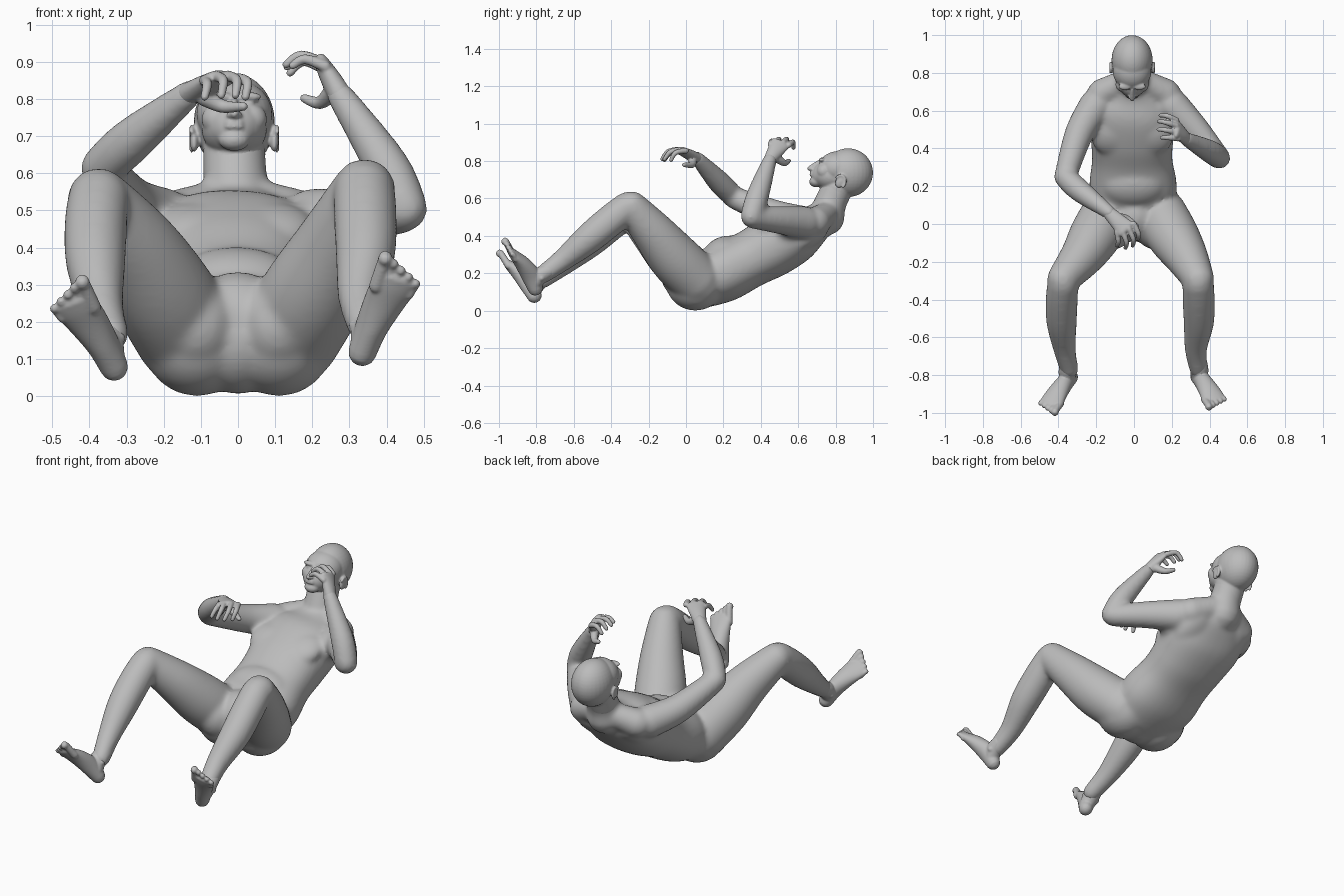
import bpy, bmesh, math
from mathutils import Vector, Matrix

old = bpy.data.objects.get("Cube")
if old:
    bpy.data.objects.remove(old, do_unlink=True)

grey = bpy.data.materials.new("plain grey")
grey.use_nodes = True
TONE = (0.5, 0.5, 0.5, 1)
grey.diffuse_color = TONE
grey.node_tree.nodes["Principled BSDF"].inputs["Base Color"].default_value = TONE
X = Vector((1, 0, 0))


def ball(bm, centre, radii, tilt=0):
    """Ellipsoid, tilted about x."""
    m = Matrix.Translation(centre) @ Matrix.Rotation(tilt, 4, 'X') @ Matrix.Diagonal((*radii, 1))
    bmesh.ops.create_uvsphere(bm, u_segments=32, v_segments=20, radius=1, matrix=m)


def spline(keys, steps=5):
    """Smooth curve through position and radius keys."""
    keys = [Vector(k) for k in keys]
    out = []
    for i in range(len(keys) - 1):
        a, b = keys[max(i - 1, 0)], keys[i]
        c, d = keys[i + 1], keys[min(i + 2, len(keys) - 1)]
        for j in range(steps):
            t = j / steps
            out.append(0.5 * (2 * b + (c - a) * t + (2 * a - 5 * b + 4 * c - d) * t * t
                              + (3 * b - a - 3 * c + d) * t ** 3))
    return out + [keys[-1]]


def loft(bm, keys, hint=X, sides=32, power=1.0):
    """Round-ended limb; a key is x, y, z, half width and optional half depth."""
    def bow(v):
        return math.copysign(abs(v) ** power, v)
    pts = spline([k if len(k) == 5 else (*k, k[3]) for k in keys])
    pos = [Vector(p[:3]) for p in pts]
    rings = []
    last = len(pts) - 1
    for i, p in enumerate(pts):
        t = (pos[min(i + 1, last)] - pos[max(i - 1, 0)]).normalized()
        a = (hint - t * hint.dot(t)).normalized()
        r = min(p[3], p[4])
        ring = [(pos[i], 1)]
        if i == 0:
            ring = [(pos[i] - t * r * math.sin(q), math.cos(q)) for q in (1.4, 1.0, 0.5)] + ring
        if i == last:
            ring += [(pos[i] + t * r * math.sin(q), math.cos(q)) for q in (0.5, 1.0, 1.4)]
        for c, f in ring:
            rings.append([bm.verts.new(c + a * p[3] * f * bow(math.cos(u)) + t.cross(a) * p[4] * f * bow(math.sin(u)))
                          for u in (math.tau * (k + .5) / sides for k in range(sides))])
    for r0, r1 in zip(rings, rings[1:]):
        for k in range(sides):
            n = (k + 1) % sides
            bm.faces.new((r0[k], r0[n], r1[n], r1[k]))
    bm.faces.new(rings[0][::-1])
    bm.faces.new(rings[-1])


def finish(name, bm, voxel, soften):
    """Fuse overlapping forms into one smooth skin."""
    bmesh.ops.recalc_face_normals(bm, faces=bm.faces)
    mesh = bpy.data.meshes.new(name)
    bm.to_mesh(mesh)
    bm.free()
    mesh.materials.append(grey)
    mesh.polygons.foreach_set("use_smooth", [True] * len(mesh.polygons))
    obj = bpy.data.objects.new(name, mesh)
    bpy.context.collection.objects.link(obj)
    fuse = obj.modifiers.new("fuse", 'REMESH')
    fuse.mode = 'VOXEL'
    fuse.voxel_size = voxel
    fuse.use_smooth_shade = True
    smooth = obj.modifiers.new("soften", 'SMOOTH')
    smooth.factor = 0.5
    smooth.iterations = soften


# Torso, from pelvis to neck
body = bmesh.new()
loft(body, [(0, .08, .15, .21, .14), (-.005, .20, .205, .232, .16), (-.01, .34, .275, .213, .153),
            (-.01, .46, .34, .22, .162), (-.01, .59, .412, .232, .15), (-.005, .68, .465, .19, .11),
            (-.005, .735, .515, .10, .077)], power=.88)
loft(body, [(-.005, .75, .50, .10), (-.006, .77, .57, .087), (-.01, .81, .66, .084)])
ball(body, (-.005, .20, .305), (.17, .12, .09), .45)
ball(body, (0, .045, .152), (.12, .14, .147))
ball(body, (0, .04, .20), (.14, .13, .135))
for s in (-1, 1):
    ball(body, (s * .11, .05, .147), (.147, .157, .147))
    ball(body, (s * .11, -.015, .19), (.11, .12, .125))
    ball(body, (s * .10 - .01, .465, .45), (.118, .115, .06), .42)
    ball(body, (s * .12, .64, .385), (.10, .14, .06), .55)
    ball(body, (s * .19, .57, .45), (.07, .10, .08), .42)
    loft(body, [(s * .03, .765, .53, .06), (s * .17, .69, .475, .08)], Vector((0, 1, 0)))


# Legs
def leg(s, knee, calf, lift):
    loft(body, [(s * .135, .06, .162, .14), (s * .205, -.06, .28, .138),
                (s * .275, -.17, .40 + lift / 2, .116), (s * knee, -.29, .53 + lift, .086)])
    loft(body, [(s * knee, -.31, .53 + lift, .083), (s * calf, -.40, .46 + lift, .085),
                (s * calf, -.52, .36 + lift, .081), (s * (calf - .015), -.66, .245 + lift, .06),
                (s * .342, -.77, .165 + lift, .049)])


leg(-1, .375, .383, 0)
leg(1, .34, .343, .025)

# Arms
ARMS = {
    -1: [(-.20, .63, .47, .09), (-.29, .48, .515, .077), (-.362, .255, .605, .06)],
    1: [(.20, .63, .47, .09), (.325, .50, .485, .075), (.445, .355, .50, .061)],
}
FOREARMS = {
    -1: [(-.366, .25, .615, .059), (-.285, .175, .69, .061), (-.13, .06, .815, .038)],
    1: [(.452, .35, .505, .06), (.40, .385, .62, .061), (.275, .45, .81, .038)],
}
for s in (-1, 1):
    loft(body, ARMS[s])
    loft(body, FOREARMS[s])
finish("body", body, .01, 22)


# Feet with toes
def foot(name, s, heel, toe):
    heel = Vector(heel)
    d = (Vector(toe) - heel).normalized()
    up = Vector((0, .84, .54))
    up = (up - d * up.dot(d)).normalized()
    out = d.cross(up) * -s

    def at(u, v, w):
        return heel + d * u + up * v + out * w
    bm = bmesh.new()
    loft(bm, [(*at(u, v, w), hw, hh) for u, v, w, hw, hh in (
        (.035, .04, 0, .038, .04), (.11, .052, .002, .044, .051), (.19, .044, .008, .054, .042),
        (.255, .028, .014, .061, .028), (.285, .021, .016, .058, .02))], out)
    loft(bm, [(*at(.065, .05, 0), .041), (*at(.085, .10, 0), .045), (*at(.085, .15, 0), .04)], out)
    for w in (-.034, .034):
        ball(bm, at(.08, .095, w), (.017, .017, .017))
    for i in range(5):
        w = -.034 + i * .0255
        r = .02 if i == 0 else .0148 - i * .0004
        tip = .358 - i * .014
        loft(bm, [(*at(.25, .02, w * .9), r), (*at(tip - .025, .023, w), r * .9), (*at(tip - r, .018, w), r)], out, 16)
    finish(name, bm, .005, 5)


foot("right_foot", -1, (-.32, -.825, .03), (-.455, -1.012, .295))
foot("left_foot", 1, (.325, -.825, .07), (.43, -.98, .355))


# Hands with curled fingers, listed from index to little
def hand(name, wrist, fingers, thumb):
    bm = bmesh.new()
    wrist = Vector(wrist)
    across = Vector(fingers[0][0]) - Vector(fingers[3][0])
    mid = sum((Vector(f[0]) for f in fingers), Vector()) / 4
    loft(bm, [(*wrist, .034, .031), (*wrist.lerp(mid, .5), .043, .028), (*mid, .052, .02)], across)
    for knuckle, joint, tip in fingers:
        loft(bm, [(*knuckle, .0155), (*joint, .0135), (*tip, .011)], across, 16)
    loft(bm, [(*thumb[0], .025), (*thumb[1], .018), (*thumb[2], .012)], across, 16)
    finish(name, bm, .005, 3)


hand("right_hand", (-.135, .062, .812), [
    ((0, 0, .855), (.025, -.055, .845), (.02, -.08, .805)),
    ((-.027, -.025, .862), (-.003, -.082, .85), (-.007, -.115, .81)),
    ((-.06, -.04, .862), (-.04, -.097, .85), (-.045, -.127, .81)),
    ((-.09, -.042, .85), (-.083, -.09, .838), (-.09, -.115, .805))],
    [(-.09, .035, .805), (-.04, .03, .78), (.015, -.01, .78)])
hand("left_hand", (.275, .45, .81), [
    ((.225, .55, .885), (.175, .572, .902), (.14, .575, .87)),
    ((.225, .52, .898), (.168, .538, .917), (.132, .543, .887)),
    ((.225, .485, .898), (.168, .497, .917), (.13, .50, .893)),
    ((.235, .452, .888), (.18, .457, .907), (.147, .457, .89))],
    [(.255, .48, .82), (.22, .525, .79), (.178, .55, .802)])

# Head and face
head = bmesh.new()
C = -.01
ball(head, (C, .867, .738), (.109, .133, .13))
ball(head, (C, .81, .76), (.102, .104, .092))
ball(head, (C, .77, .72), (.088, .098, .078), -.3)
ball(head, (C, .74, .722), (.07, .071, .066))
ball(head, (C, .695, .69), (.042, .036, .03))
loft(head, [(C, .775, .58, .083), (C, .81, .66, .084)])
loft(head, [(C, .71, .797, .009), (C, .674, .773, .011), (C, .66, .76, .012)], X, 16)
for z, y in ((.737, .672), (.725, .670)):
    ball(head, (C, y, z), (.025, .010, .006))
for s in (-1, 1):
    ball(head, (C + s * .012, .674, .757), (.010, .012, .008))
    ball(head, (C + s * .038, .727, .806), (.036, .018, .013))
    ball(head, (C + s * .037, .724, .787), (.017, .013, .009))
    ball(head, (C + s * .046, .738, .745), (.042, .04, .042))
    # Ear: shell and rim
    ball(head, (C + s * .108, .825, .69), (.012, .026, .036), -.5)
    rim = [(C + s * .115, .825 + .028 * math.sin(a), .69 + .034 * math.cos(a), .007)
           for a in (-.9, -.2, .5, 1.2, 1.9, 2.6)]
    loft(head, rim, X, 12)
finish("head", head, .005, 8)
